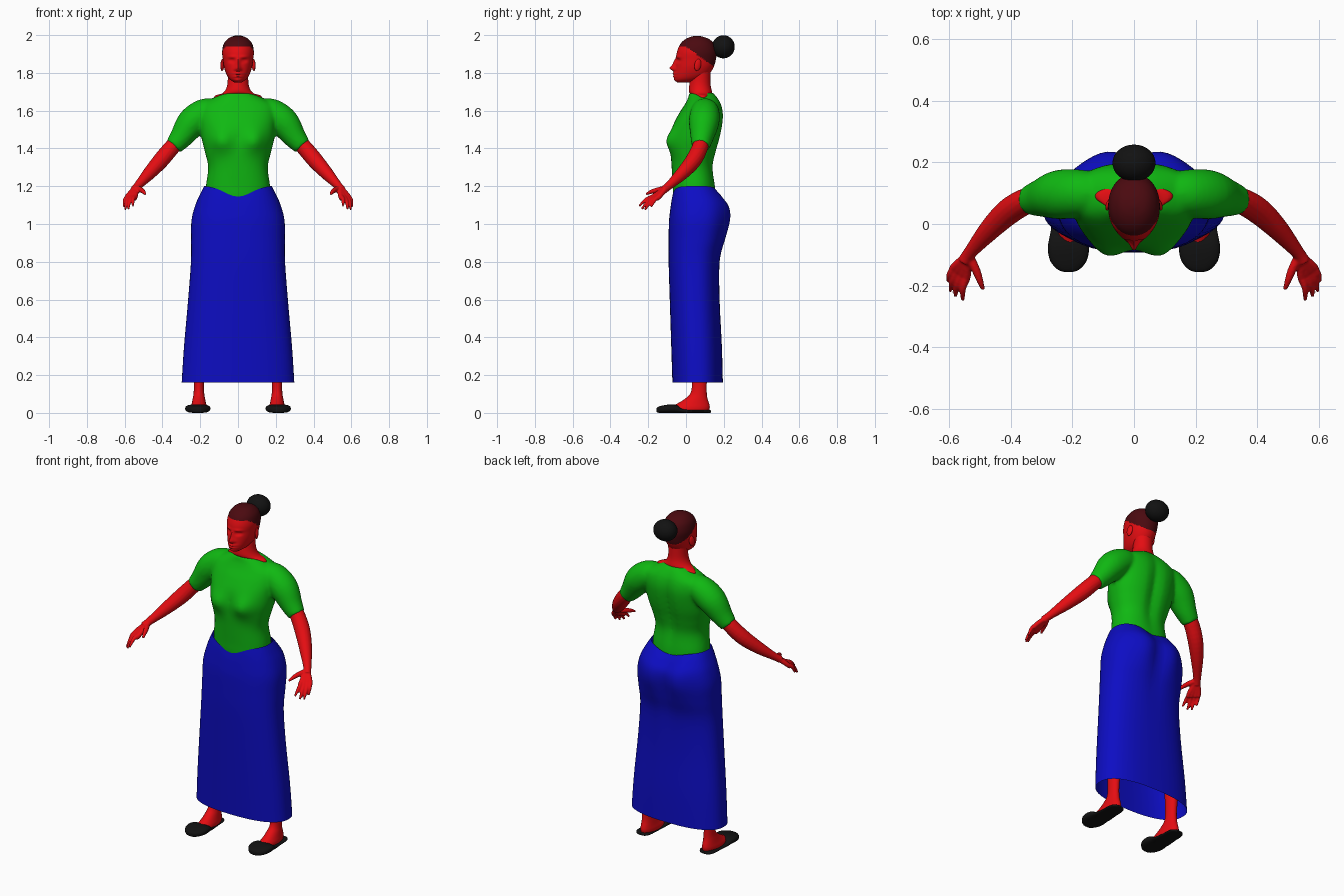
import bpy, bmesh, math
from mathutils import Vector, Matrix

if "Cube" in bpy.data.objects:
    bpy.data.objects.remove(bpy.data.objects["Cube"])


def material(name, rgb):
    m = bpy.data.materials.new(name)
    m.diffuse_color = (*rgb, 1)
    m.use_nodes = True
    m.node_tree.nodes["Principled BSDF"].inputs["Base Color"].default_value = m.diffuse_color
    return m


SKIN = material("red skin", (0.78, 0.004, 0.006))
GREEN = material("green cloth", (0.005, 0.48, 0.006))
BLUE = material("blue cloth", (0.004, 0.004, 0.55))
HAIR = material("maroon hair", (0.07, 0.003, 0.005))
BLACK = material("black", (0.006, 0.006, 0.006))


def smooth_rows(rows, n):
    """Catmull-Rom interpolation through rows of numbers."""
    out = []
    for i in range(len(rows) - 1):
        p = [rows[max(i - 1, 0)], rows[i], rows[i + 1], rows[min(i + 2, len(rows) - 1)]]
        for k in range(n):
            t = k / n
            out.append([0.5 * (2 * b + (c - a) * t + (2 * a - 5 * b + 4 * c - d) * t * t
                               + (3 * b - a - 3 * c + d) * t ** 3) for a, b, c, d in zip(*p)])
    return out + [list(rows[-1])]


def skin_rings(bm, rings, cap=True):
    vs = [[bm.verts.new(p) for p in r] for r in rings]
    n = len(vs[0])
    for a, b in zip(vs, vs[1:]):
        for i in range(n):
            j = (i + 1) % n
            bm.faces.new((a[i], a[j], b[j], b[i]))
    if cap:
        bm.faces.new(vs[0][::-1])
        bm.faces.new(vs[-1])


def loft(bm, rows, sides=32, n=5, e=1.0, cx=0, along="z", warp=None, cap=True):
    """Rows are (position, half width, low side, high side)."""
    rings = []
    for t, w, lo, hi in smooth_rows(rows, n):
        ring = []
        for i in range(sides):
            a = 2 * math.pi * i / sides
            c, s = math.cos(a), math.sin(a)
            x = cx + w * math.copysign(abs(c) ** e, c)
            d = (lo + hi) / 2 + (hi - lo) / 2 * math.copysign(abs(s) ** e, s)
            p = Vector((x, d, t)) if along == "z" else Vector((x, t, d))
            ring.append(warp(p, s) if warp else p)
        rings.append(ring)
    skin_rings(bm, rings, cap)


def tube(bm, pts, s=1, sides=16, n=4):
    """Points are (x, y, z, radius); s mirrors in x."""
    rows = smooth_rows(pts, n)
    rings = []
    for i, (x, y, z, r) in enumerate(rows):
        d = Vector(rows[min(i + 1, len(rows) - 1)][:3]) - Vector(rows[max(i - 1, 0)][:3])
        q = d.to_track_quat("Z", "Y")
        ring = []
        for k in range(sides):
            a = 2 * math.pi * k / sides
            p = Vector((x, y, z)) + q @ Vector((r * math.cos(a), r * math.sin(a), 0))
            ring.append(Vector((p.x * s, p.y, p.z)))
        rings.append(ring)
    skin_rings(bm, rings)


def ball(bm, centre, radii, rot=None):
    m = Matrix.Translation(centre) @ (rot or Matrix()) @ Matrix.Diagonal((*radii, 1))
    bmesh.ops.create_uvsphere(bm, u_segments=32, v_segments=20, radius=1, matrix=m)


def finish(bm, name, mats, voxel=0, relax=4, rule=None):
    bmesh.ops.recalc_face_normals(bm, faces=bm.faces)
    for f in bm.faces:
        f.smooth = True
        if rule:
            f.material_index = rule(f.calc_center_median())
    me = bpy.data.meshes.new(name)
    bm.to_mesh(me)
    bm.free()
    me.set_sharp_from_angle(angle=math.radians(50))
    for m in mats:
        me.materials.append(m)
    ob = bpy.data.objects.new(name, me)
    bpy.context.collection.objects.link(ob)
    if voxel:
        r = ob.modifiers.new("blend", "REMESH")
        r.mode, r.voxel_size, r.use_smooth_shade = "VOXEL", voxel, True
        sm = ob.modifiers.new("relax", "SMOOTH")
        sm.iterations, sm.factor = relax, 0.5
    return ob


def bump(u, v, su, sv):
    return math.exp(-(u / su) ** 2 - (v / sv) ** 2)


# skirt: open tube with a dipped waistline
def skirt_warp(p, s):
    x = abs(p.x)
    p.y += max(s, 0) * (0.018 * bump(x - .1, p.z - 1.04, .07, .12) - .012 * bump(x, p.z - 1.0, .04, .2))
    top = min(max((p.z - 1.0) / .2, 0), 1)
    p.z -= top * (.058 if s < 0 else .035) * bump(x, 0, .1, 1)
    return p


bm = bmesh.new()
loft(bm, [(.162, .298, -.072, .195), (.35, .286, -.078, .19), (.6, .264, -.086, .178),
          (.8, .249, -.092, .18), (.92, .248, -.092, .205), (1.02, .246, -.09, .222),
          (1.1, .226, -.084, .22), (1.16, .2, -.078, .19), (1.203, .178, -.072, .16)],
     sides=64, e=.82, warp=skirt_warp, cap=False)
finish(bm, "skirt", [BLUE])


# blouse: torso blended with the short sleeves
def torso_warp(p, s):
    x = abs(p.x)
    if s < 0:
        p.y -= -s * .04 * bump(x - .095, p.z - 1.44, .062, .06)
    else:
        p.y -= s * .02 * bump(x, p.z - 1.45, .035, .2)
    return p


bm = bmesh.new()
loft(bm, [(1.08, .16, -.06, .15), (1.15, .168, -.068, .158), (1.2, .17, -.07, .156),
          (1.3, .158, -.076, .146), (1.38, .175, -.08, .162), (1.45, .192, -.078, .182),
          (1.52, .2, -.068, .196), (1.58, .205, -.04, .2), (1.63, .195, -.008, .19),
          (1.665, .135, .01, .172), (1.695, .066, .018, .148)],
     sides=48, e=.88, warp=torso_warp)
for s in (1, -1):
    tube(bm, [(.12, .1, 1.6, .066), (.18, .1, 1.585, .078), (.245, .095, 1.535, .08),
              (.3, .085, 1.46, .062), (.342, .077, 1.41, .048)], s, 24)
finish(bm, "blouse", [GREEN], voxel=.009, relax=6)

# arms: forearm, palm and fingers blended together
bm = bmesh.new()
for s in (1, -1):
    tube(bm, [(.31, .083, 1.45, .042), (.355, .072, 1.4, .043), (.41, .038, 1.335, .043),
              (.47, -.02, 1.268, .035), (.53, -.09, 1.203, .022), (.55, -.12, 1.18, .022)], s)
    for off in (-.019, -.006, .008, .02):
        tube(bm, [(.538, -.1, 1.195, .014), (.562 + off, -.152 + off * .7, 1.15, .014),
                  (.57 + off * 1.1, -.175 + off, 1.13, .011)], s, 12)
    for x, y, z, o in ((.556, -.248, 1.095, -.019), (.58, -.235, 1.078, -.006),
                       (.597, -.218, 1.075, .008), (.604, -.185, 1.09, .02)):
        base = Vector((.562 + o, -.15 + o * .7, 1.15))
        mid = base.lerp(Vector((x, y, z)), .5) + Vector((.006, -.004, .008))
        tube(bm, [(*base, .012), (*mid, .0105), (x, y, z, .006)], s, 12)
    tube(bm, [(.535, -.105, 1.19, .015), (.513, -.15, 1.18, .014), (.5, -.185, 1.17, .011),
              (.49, -.213, 1.157, .006)], s, 12)
finish(bm, "arms", [SKIN], voxel=.0045, relax=3)

# neck
bm = bmesh.new()
loft(bm, [(1.62, .12, .05, .14), (1.675, .125, .05, .13), (1.695, .078, .018, .138),
          (1.74, .056, .018, .13), (1.82, .055, .03, .13)])
finish(bm, "neck", [SKIN])


# head: modelled face, hair coloured above a sloping hairline
def face_warp(p, s):
    if s < 0:
        x, z = abs(p.x), p.z
        d = .028 * bump(x, z - 1.825, .012, .015) + .014 * bump(x, z - 1.853, .009, .022)
        d += .007 * bump(x - .014, z - 1.819, .009, .009)
        d += .011 * bump(x, z - 1.796, .024, .006) + .01 * bump(x, z - 1.781, .021, .006)
        d += .006 * bump(x, z - 1.762, .02, .01) + .006 * bump(x - .032, z - 1.885, .022, .007)
        d -= .014 * bump(x - .032, z - 1.865, .016, .009)
        d += .006 * bump(x - .032, z - 1.865, .011, .004)
        p.y -= d
    return p


bm = bmesh.new()
loft(bm, [(1.75, .02, -.045, .03), (1.765, .043, -.058, .08), (1.79, .06, -.06, .12),
          (1.83, .074, -.056, .146), (1.87, .08, -.052, .158), (1.91, .084, -.048, .162),
          (1.95, .077, -.032, .15), (1.975, .06, -.008, .128), (1.99, .038, .022, .095),
          (1.996, .008, .05, .066)], sides=72, n=7, e=.95, warp=face_warp)
finish(bm, "head", [SKIN, HAIR],
       rule=lambda c: int(c.z > 1.938 - .7 * max(0, c.y)))

# ears
bm = bmesh.new()
for s in (1, -1):
    tilt = Matrix.Rotation(s * .3, 4, "Z") @ Matrix.Rotation(-.2, 4, "X")
    ball(bm, (s * .083, .062, 1.842), (.009, .018, .032), tilt)
finish(bm, "ears", [SKIN])

# hair bun
bm = bmesh.new()
ball(bm, (0, .198, 1.938), (.07, .06, .061))
finish(bm, "hair_bun", [BLACK])

# feet with ankles, and slip-on shoes
feet, shoes = bmesh.new(), bmesh.new()
for s in (1, -1):
    loft(feet, [(.012, .044, -.1, .122), (.03, .043, -.085, .126), (.05, .038, -.045, .122),
                (.075, .033, -.005, .114), (.105, .028, .024, .11), (.16, .027, .032, .11),
                (.3, .036, .03, .122)], sides=24, n=4, cx=s * .207)
    loft(shoes, [(-.156, .012, .006, .024), (-.148, .035, .001, .032), (-.12, .059, 0, .04),
                 (-.08, .067, 0, .045), (-.045, .062, 0, .04), (-.02, .057, 0, .022),
                 (.04, .05, 0, .016), (.1, .046, 0, .016), (.125, .032, 0, .015),
                 (.132, .012, .002, .012)], sides=24, n=4, e=.7, cx=s * .213, along="y")
finish(feet, "feet", [SKIN])
finish(shoes, "shoes", [BLACK])
